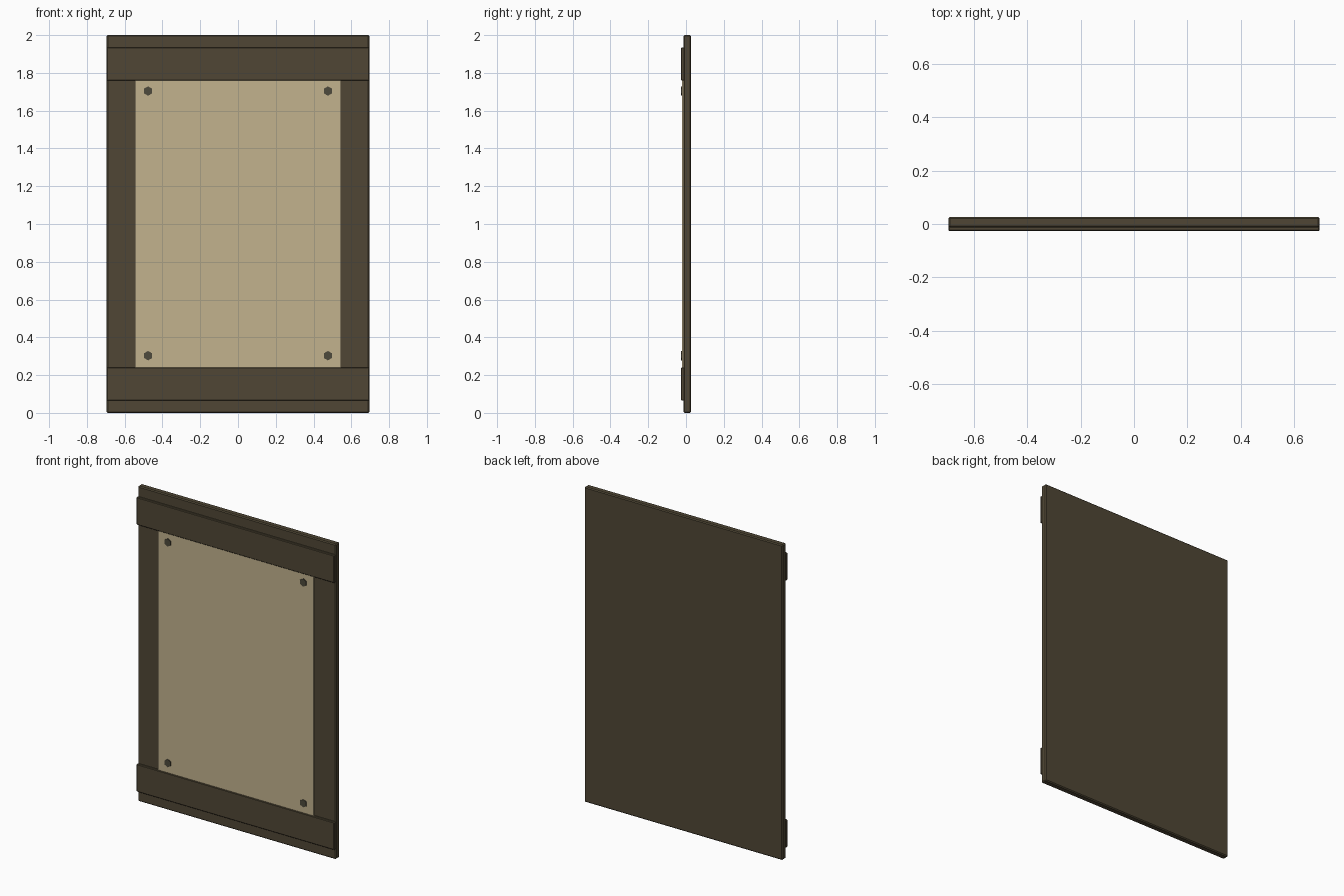
import bpy, math

if "Cube" in bpy.data.objects:
    bpy.data.objects.remove(bpy.data.objects["Cube"])


def mat(name, rgb):
    m = bpy.data.materials.new(name)
    m.diffuse_color = (*rgb, 1)
    m.use_nodes = True
    m.node_tree.nodes["Principled BSDF"].inputs["Base Color"].default_value = m.diffuse_color
    return m


WOOD = mat("dark wood", (0.079, 0.062, 0.035))
PAPER = mat("parchment", (0.54, 0.445, 0.27))
METAL = mat("dark metal", (0.075, 0.067, 0.045))


def box(name, x, y, z, material, bevel=0):
    # box from (min, max) ranges, optionally chamfered
    bpy.ops.mesh.primitive_cube_add(
        size=1, location=[(a + b) / 2 for a, b in (x, y, z)])
    o = bpy.context.object
    o.name = name
    o.scale = [b - a for a, b in (x, y, z)]
    bpy.ops.object.transform_apply(location=False, rotation=False, scale=True)
    o.data.materials.append(material)
    if bevel:
        m = o.modifiers.new("chamfer", 'BEVEL')
        m.width = bevel
        m.segments = 1
    return o


W = 0.695

# back board
box("back_board", (-W, W), (-0.013, 0.027), (0, 2), WOOD, 0.006)

# cross battens
for name, z in (("bottom_batten", 0.153), ("top_batten", 1.847)):
    box(name, (-W, W), (-0.027, -0.006), (z - 0.088, z + 0.088), WOOD, 0.004)

# pinned sheet
box("sheet", (-0.546, 0.546), (-0.0215, -0.0125), (0.237, 1.763), PAPER)

# hexagonal studs in the sheet corners
for x in (-0.476, 0.476):
    for z in (0.303, 1.704):
        bpy.ops.mesh.primitive_cylinder_add(
            vertices=6, radius=0.025, depth=0.012,
            location=(x, -0.021, z), rotation=(math.pi / 2, 0, 0))
        o = bpy.context.object
        o.name = "stud"
        o.data.materials.append(METAL)
